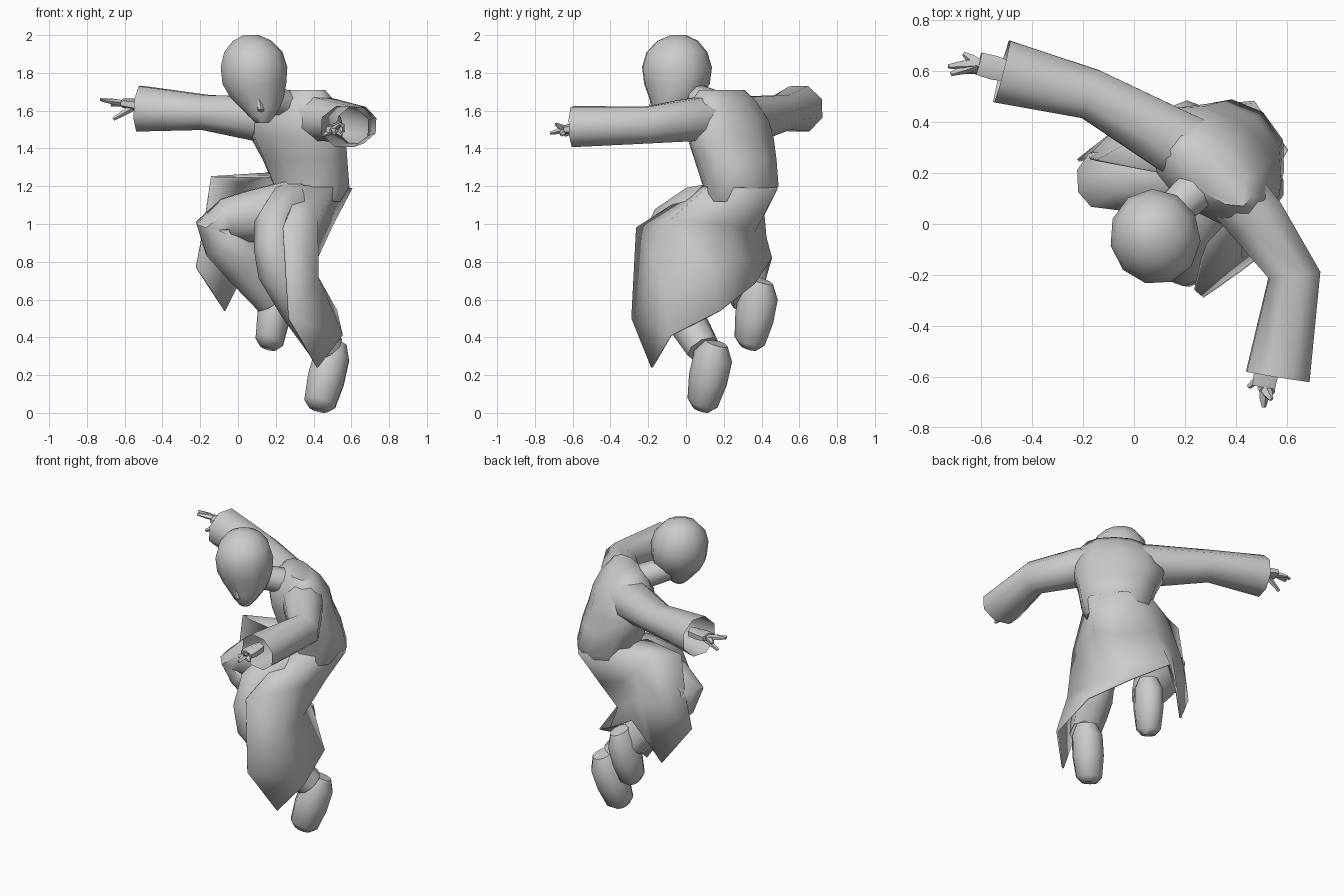
import bpy, bmesh, math
from mathutils import Vector as V

def finish(name, bm, angle=45):
    bmesh.ops.recalc_face_normals(bm, faces=bm.faces[:])
    me = bpy.data.meshes.new(name)
    bm.to_mesh(me)
    bm.free()
    ob = bpy.data.objects.new(name, me)
    bpy.context.collection.objects.link(ob)
    bpy.ops.object.select_all(action='DESELECT')
    ob.select_set(True)
    bpy.context.view_layer.objects.active = ob
    bpy.ops.object.shade_smooth_by_angle(angle=math.radians(angle))
    return ob

def loft(name, rings, n=8, axes=None, caps=(True, True), angle=50):
    """Skin elliptical rings (x, y, z, side radius, up radius) along a path without twisting."""
    bm, loops = bmesh.new(), []
    pts = [V(r[:3]) for r in rings]
    side = None
    for i, r in enumerate(rings):
        if axes:
            side, up = map(V, axes)
        else:
            t = (pts[min(i + 1, len(pts) - 1)] - pts[max(i - 1, 0)]).normalized()
            side = (side - t * side.dot(t) if side else t.cross(V((0, 0, 1)))).normalized()
            up = side.cross(t)
        loops.append([bm.verts.new(pts[i] + side * r[3] * math.cos(a) + up * r[4] * math.sin(a))
                      for a in [2 * math.pi * (k + .5) / n for k in range(n)]])
    for a, b in zip(loops, loops[1:]):
        for k in range(n):
            bm.faces.new((a[k], a[(k + 1) % n], b[(k + 1) % n], b[k]))
    if caps[0]:
        bm.faces.new(loops[0])
    if caps[1]:
        bm.faces.new(loops[-1])
    return finish(name, bm, angle)

# torso, turned towards the front left of the picture
twist = ((.78, -.62, 0), (.62, .78, 0))
loft("torso", [(.37, .27, 1.12, .19, .16), (.39, .29, 1.2, .22, .19),
               (.355, .262, 1.34, .25, .2), (.318, .235, 1.46, .29, .195), (.31, .22, 1.55, .27, .19),
               (.315, .2, 1.65, .23, .14), (.32, .19, 1.71, .17, .08)], 10, twist)
loft("neck", [(.28, .17, 1.62, .09, .08), (.12, .02, 1.68, .075, .075)], 8)

# head, tipped forward with a tapering jaw
gaze = ((.97, .2, 0), (-.2, .97, 0))
loft("head", [(.13, -.11, 1.535, .035, .03), (.125, -.1, 1.57, .07, .065), (.115, -.075, 1.62, .11, .11),
              (.1, -.06, 1.67, .145, .14), (.085, -.05, 1.74, .172, .178), (.083, -.05, 1.83, .18, .19),
              (.08, -.05, 1.91, .158, .165), (.075, -.045, 1.97, .105, .11), (.07, -.04, 2.0, .04, .04)], 11, gaze)
loft("nose", [(.11, -.18, 1.66, .01, .01), (.12, -.175, 1.605, .02, .02), (.12, -.15, 1.59, .016, .015)],
     6, gaze)

# sleeves with open cuffs
loft("right_sleeve", [(.3, .25, 1.53, .15, .14), (.14, .335, 1.555, .135, .13), (-.17, .51, 1.59, .108, .1),
                      (-.52, .6, 1.61, .135, .13)], 8, caps=(True, False))
loft("left_sleeve", [(.38, .14, 1.56, .13, .13), (.48, .02, 1.55, .125, .12), (.63, -.2, 1.525, .11, .105),
                     (.565, -.6, 1.515, .135, .115)], 8, caps=(True, False))

# hands: palm, fingers and thumb
def hand(prefix, wrist, knuckle, tips, thumb):
    loft(prefix + "_palm", [(*wrist, .04, .035), (*(V(wrist).lerp(V(knuckle), .6)), .055, .032),
                            (*knuckle, .052, .024)], 6)
    for i, tip in enumerate(tips):
        loft(f"{prefix}_finger_{i + 1}", [(*(V(knuckle).lerp(V(tip), -.3)), .024, .018),
                                          (*(V(knuckle).lerp(V(tip), .5)), .021, .015),
                                          (*tip, .009, .008)], 5)
    mid = V(wrist).lerp(V(knuckle), .5)
    loft(prefix + "_thumb", [(*mid, .024, .022), (*thumb, .01, .01)], 5)

hand("right_hand", (-.46, .59, 1.62), (-.61, .63, 1.64),
     [(-.73, .62, 1.66), (-.72, .59, 1.655), (-.67, .67, 1.63)], (-.66, .6, 1.555))
hand("left_hand", (.53, -.52, 1.51), (.51, -.64, 1.5),
     [(.51, -.72, 1.48), (.54, -.69, 1.53), (.55, -.66, 1.47)], (.45, -.64, 1.47))

# trouser legs: right knee lifted sideways, left leg stepping down
loft("right_leg", [(.32, .22, 1.1, .15, .15), (.08, .19, 1.04, .14, .15), (-.06, .175, 1.02, .13, .125),
                   (-.14, .175, .99, .115, .09), (-.08, .19, .92, .12, .13), (.04, .24, .8, .12, .14),
                   (.18, .33, .6, .09, .1)], 8)
loft("left_leg", [(.34, .24, 1.08, .16, .16), (.26, .06, 1.05, .13, .16), (.2, -.07, .98, .115, .14),
                  (.195, -.13, .87, .11, .12), (.215, -.13, .76, .115, .12), (.33, -.04, .56, .11, .115),
                  (.47, .09, .34, .095, .09)], 8)

# shoes with toes pointing down
def shoe(name, toe, heel, width):
    t, h = V(toe), V(heel)
    profile = [(0, .55, .045), (.1, .95, .08), (.45, 1.1, .1), (.8, 1.05, .1), (1, .7, .06)]
    loft(name, [(*t.lerp(h, f), a * width, b) for f, a, b in profile], 10,
         ((1, 0, -.25), (0, 1, -.3)))

shoe("left_shoe", (.425, .08, .018), (.515, .16, .37), .09)
shoe("right_shoe", (.16, .33, .345), (.22, .4, .7), .08)

# coat skirt: waist, hip, lower and hem rows, from the front edge round the back to the lifted knee
rows = [
    [(.32, .09, 1.2), (.5, .12, 1.2), (.6, .29, 1.19), (.47, .48, 1.19), (.29, .46, 1.22), (.22, .42, 1.26), (.2, .34, 1.27), (.16, .19, 1.25)],
    [(.24, -.26, .98), (.42, -.08, 1.02), (.5, .22, 1.0), (.39, .36, .96), (.18, .41, 1.05), (.1, .4, 1.13), (.02, .34, 1.22), (-.14, .25, 1.25)],
    [(.27, -.285, .5), (.42, -.13, .72), (.385, .14, .75), (.29, .31, .8), (.12, .42, .93), (.05, .41, .95), (-.08, .36, .95), (-.18, .26, .98)],
    [(.42, -.18, .24), (.55, -.08, .41), (.52, .18, .54), (.31, .36, .68), (.09, .45, .82), (.0, .41, .68), (-.07, .36, .54), (-.22, .25, .77)],
]
bm = bmesh.new()
grid = [[bm.verts.new(p) for p in row] for row in rows]
for a, b in zip(grid, grid[1:]):
    for k in range(len(a) - 1):
        bm.faces.new((a[k], a[k + 1], b[k + 1], b[k]))
skirt = finish("coat_skirt", bm, 55)
sol = skirt.modifiers.new("cloth thickness", 'SOLIDIFY')
sol.thickness = .012
sol.offset = 0
